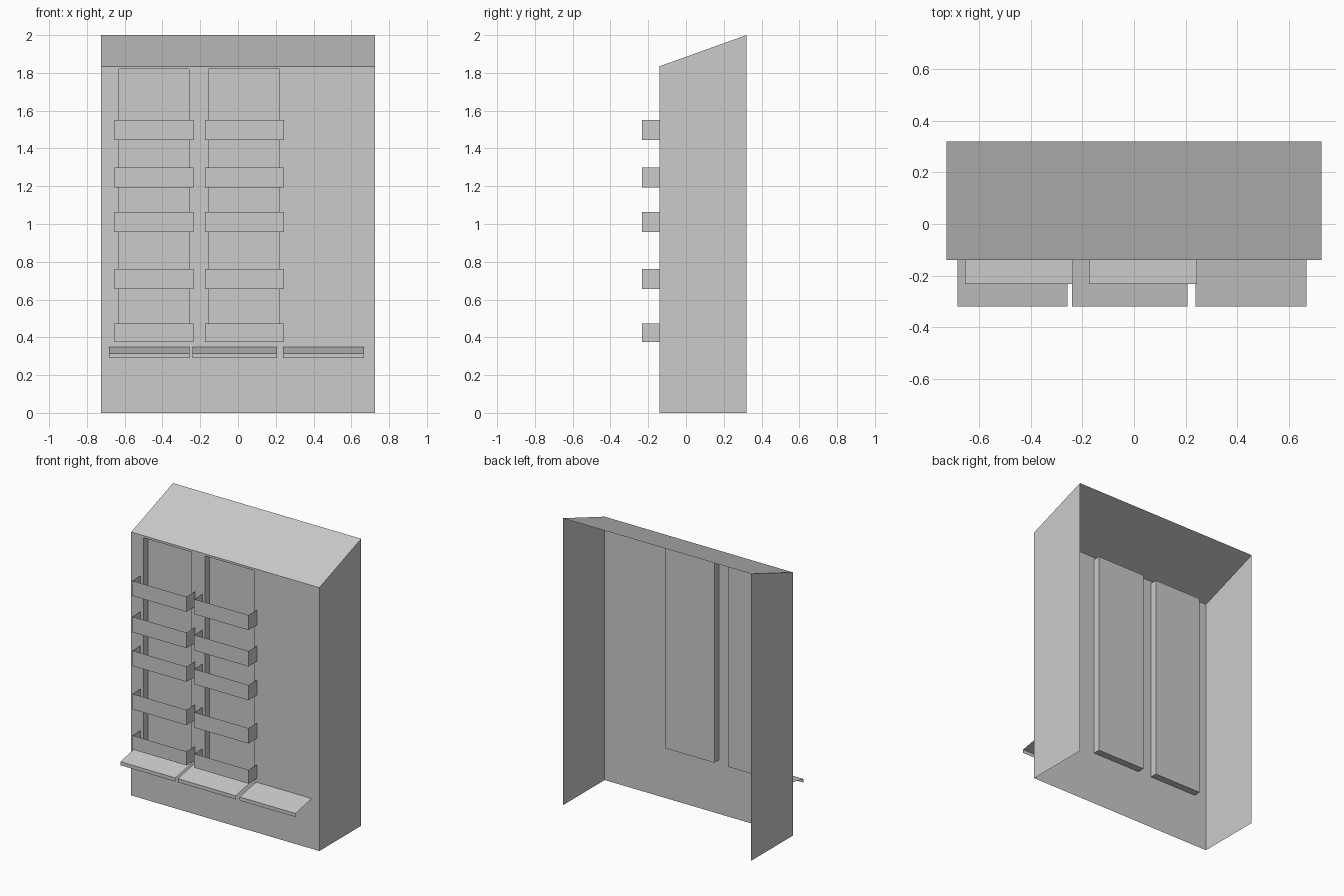
import bpy
import bmesh

if "Cube" in bpy.data.objects:
    bpy.data.objects.remove(bpy.data.objects["Cube"])

FRONT, BACK, HALF = -0.14, 0.32, 0.725
EAVE, TOP = 1.835, 2.0
RECESS_DEPTH = 0.05


def make_object(name, quads):
    """Thin-sheet object from a list of four-corner faces."""
    bm = bmesh.new()
    for quad in quads:
        bm.faces.new([bm.verts.new(p) for p in quad])
    bmesh.ops.remove_doubles(bm, verts=bm.verts, dist=1e-5)
    bmesh.ops.recalc_face_normals(bm, faces=bm.faces)
    mesh = bpy.data.meshes.new(name)
    bm.to_mesh(mesh)
    bm.free()
    obj = bpy.data.objects.new(name, mesh)
    bpy.context.collection.objects.link(obj)
    return obj


def front_quad(x0, x1, z0, z1, y):
    return [(x0, y, z0), (x1, y, z0), (x1, y, z1), (x0, y, z1)]


def side_quad(x, y0, y1, z0, z1):
    return [(x, y0, z0), (x, y1, z0), (x, y1, z1), (x, y0, z1)]


def flat_quad(x0, x1, y0, y1, z0, z1):
    """Level or tilted face: z0 at y0, z1 at y1."""
    return [(x0, y0, z0), (x1, y0, z0), (x1, y1, z1), (x0, y1, z1)]


# Cabinet: open back and bottom, sloped roof, two recessed front panels
xs = [-HALF, -0.63, -0.26, -0.155, 0.22, HALF]
zs = [0, 0.375, 1.82, EAVE]
body = []
for i in range(5):
    x0, x1 = xs[i], xs[i + 1]
    body.append(flat_quad(x0, x1, FRONT, BACK, EAVE, TOP))
    for j in range(3):
        z0, z1 = zs[j], zs[j + 1]
        if j == 1 and i in (1, 3):
            y1 = FRONT + RECESS_DEPTH
            body.append(front_quad(x0, x1, z0, z1, y1))
            body += [side_quad(x, FRONT, y1, z0, z1) for x in (x0, x1)]
            body += [flat_quad(x0, x1, FRONT, y1, z, z) for z in (z0, z1)]
        else:
            body.append(front_quad(x0, x1, z0, z1, FRONT))
for x in (-HALF, HALF):
    for j in range(3):
        if j < 2:
            body.append(side_quad(x, FRONT, BACK, zs[j], zs[j + 1]))
        else:
            body.append([(x, FRONT, zs[2]), (x, BACK, zs[2]), (x, BACK, TOP), (x, FRONT, EAVE)])
make_object("cabinet_body", body)

# Open-topped trays in two columns
TRAY_FRONT = -0.232
tray_heights = [(0.375, 0.472), (0.655, 0.762), (0.957, 1.063), (1.192, 1.3), (1.445, 1.55)]
for column, (x0, x1) in (("left", (-0.653, -0.235)), ("right", (-0.175, 0.243))):
    for n, (z0, z1) in enumerate(tray_heights):
        make_object(f"tray_{column}_{n + 1}", [
            front_quad(x0, x1, z0, z1, TRAY_FRONT),
            side_quad(x0, TRAY_FRONT, FRONT, z0, z1),
            side_quad(x1, TRAY_FRONT, FRONT, z0, z1),
            flat_quad(x0, x1, TRAY_FRONT, FRONT, z0, z0)])

# Sloping shelves with a front lip
for n, (x0, x1) in enumerate([(-0.683, -0.258), (-0.24, 0.207), (0.237, 0.667)]):
    make_object(f"shelf_{n + 1}", [
        flat_quad(x0, x1, -0.32, FRONT, 0.315, 0.35),
        front_quad(x0, x1, 0.29, 0.315, -0.32)])
